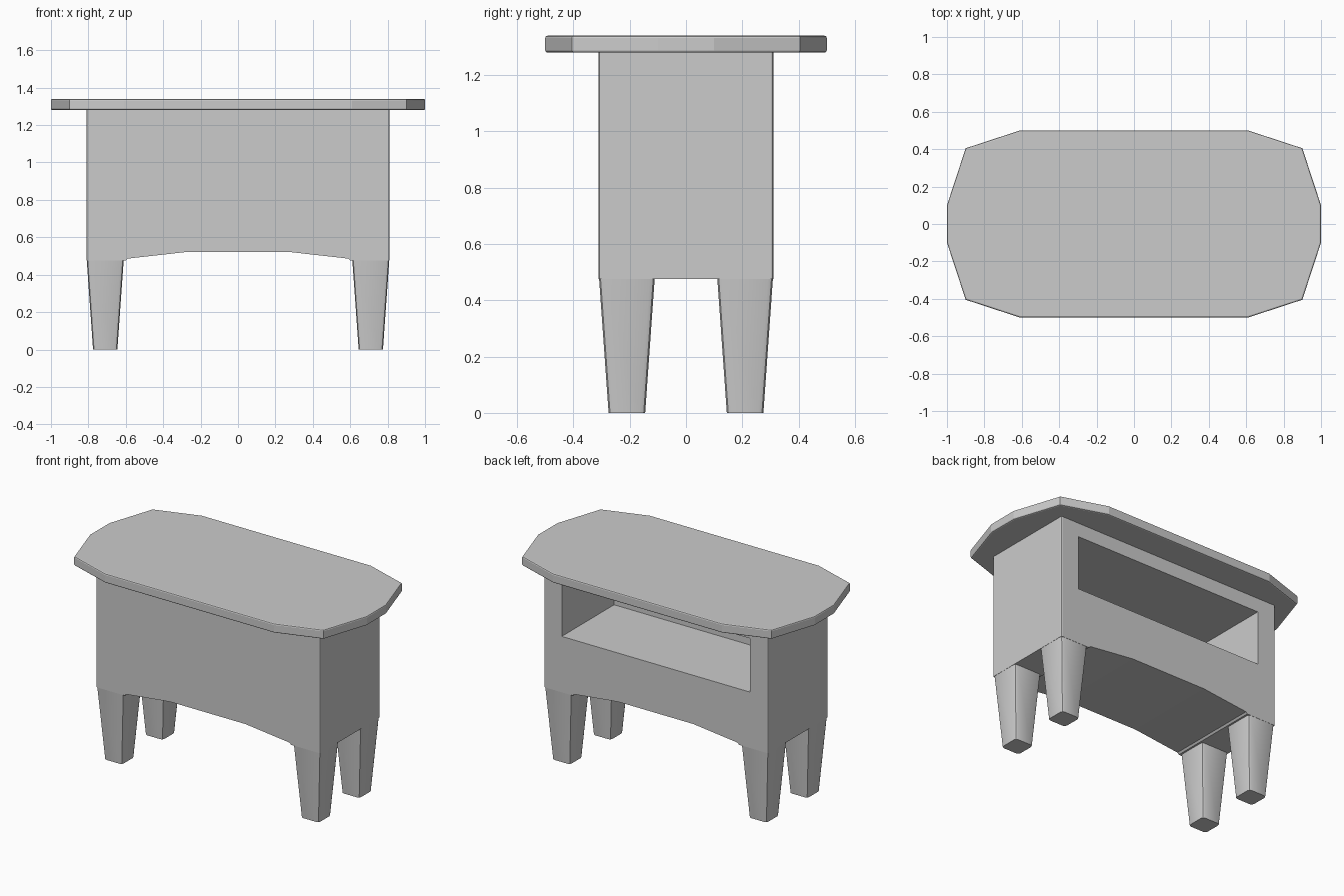
import bpy, bmesh
from mathutils import Vector

if "Cube" in bpy.data.objects:
    bpy.data.objects.remove(bpy.data.objects["Cube"])


def finish(name, bm):
    """Turn a bmesh into a named, selected and active object."""
    bmesh.ops.recalc_face_normals(bm, faces=bm.faces[:])
    mesh = bpy.data.meshes.new(name)
    bm.to_mesh(mesh)
    bm.free()
    ob = bpy.data.objects.new(name, mesh)
    bpy.context.collection.objects.link(ob)
    bpy.ops.object.select_all(action='DESELECT')
    ob.select_set(True)
    bpy.context.view_layer.objects.active = ob
    return ob


def prism(points, direction):
    """Extrude a closed outline of 3D points along a vector."""
    bm = bmesh.new()
    face = bm.faces.new([bm.verts.new(p) for p in points])
    out = bmesh.ops.extrude_face_region(bm, geom=[face], use_keep_orig=True)
    moved = [g for g in out['geom'] if isinstance(g, bmesh.types.BMVert)]
    bmesh.ops.translate(bm, verts=moved, vec=Vector(direction))
    return bm


def bevel(bm, edges, width, segments):
    bmesh.ops.bevel(bm, geom=edges, offset=width, segments=segments,
                    profile=0.5, affect='EDGES', clamp_overlap=True)


# Table top: twelve-sided slab with softened rims
quarter = [(1.0, 0.10), (0.90, 0.405), (0.61, 0.50)]
half = quarter + [(-x, y) for x, y in reversed(quarter)]
outline = half + [(x, -y) for x, y in reversed(half)]
bm = prism([(x, y, 1.28) for x, y in outline], (0, 0, 0.06))
rims = [e for e in bm.edges if abs(e.verts[0].co.z - e.verts[1].co.z) < 1e-4]
bevel(bm, rims, 0.008, 2)
finish("table_top", bm)
bpy.ops.object.shade_smooth_by_angle(angle=0.3)

# Cabinet body: box with an arched underside
arch = [(0.81, 1.285), (0.81, 0.475), (0.60, 0.475), (0.59, 0.486), (0.27, 0.522)]
profile = arch + [(-x, z) for x, z in reversed(arch)]
bm = prism([(x, -0.31, z) for x, z in profile], (0, 0.62, 0))
corners = [e for e in bm.edges
           if all(abs(abs(v.co.x) - 0.81) < 1e-4 for v in e.verts)
           and abs(e.verts[0].co.z - e.verts[1].co.z) > 0.5]
bevel(bm, corners, 0.008, 2)
body = finish("cabinet_body", bm)

# Shelf opening cut into the back
cutter = finish("shelf_cutter", prism(
    [(-0.68, -0.23, 0.84), (0.68, -0.23, 0.84),
     (0.68, -0.23, 1.19), (-0.68, -0.23, 1.19)], (0, 0.8, 0)))
cutter.hide_render = True
cut = body.modifiers.new("shelf", 'BOOLEAN')
cut.object = cutter
cut.operation = 'DIFFERENCE'
cut.solver = 'EXACT'
bpy.ops.object.select_all(action='DESELECT')
body.select_set(True)
bpy.context.view_layer.objects.active = body
bpy.ops.object.modifier_apply(modifier=cut.name)
bpy.data.objects.remove(cutter)

# Four tapered legs with rounded corners
for end, sx in (("left", -1), ("right", 1)):
    for side, sy in (("front", -1), ("back", 1)):
        bm = bmesh.new()
        bmesh.ops.create_cube(bm, size=1)
        for v in bm.verts:
            top = v.co.z > 0
            r = 0.099 if top else 0.065
            v.co = Vector((sx * 0.71 + (r if v.co.x > 0 else -r),
                           sy * 0.21 + (r if v.co.y > 0 else -r),
                           0.48 if top else 0))
        uprights = [e for e in bm.edges
                    if abs(e.verts[0].co.z - e.verts[1].co.z) > 0.1]
        bevel(bm, uprights, 0.018, 2)
        finish(f"{side}_{end}_leg", bm)
        bpy.ops.object.shade_smooth_by_angle(angle=0.6)
